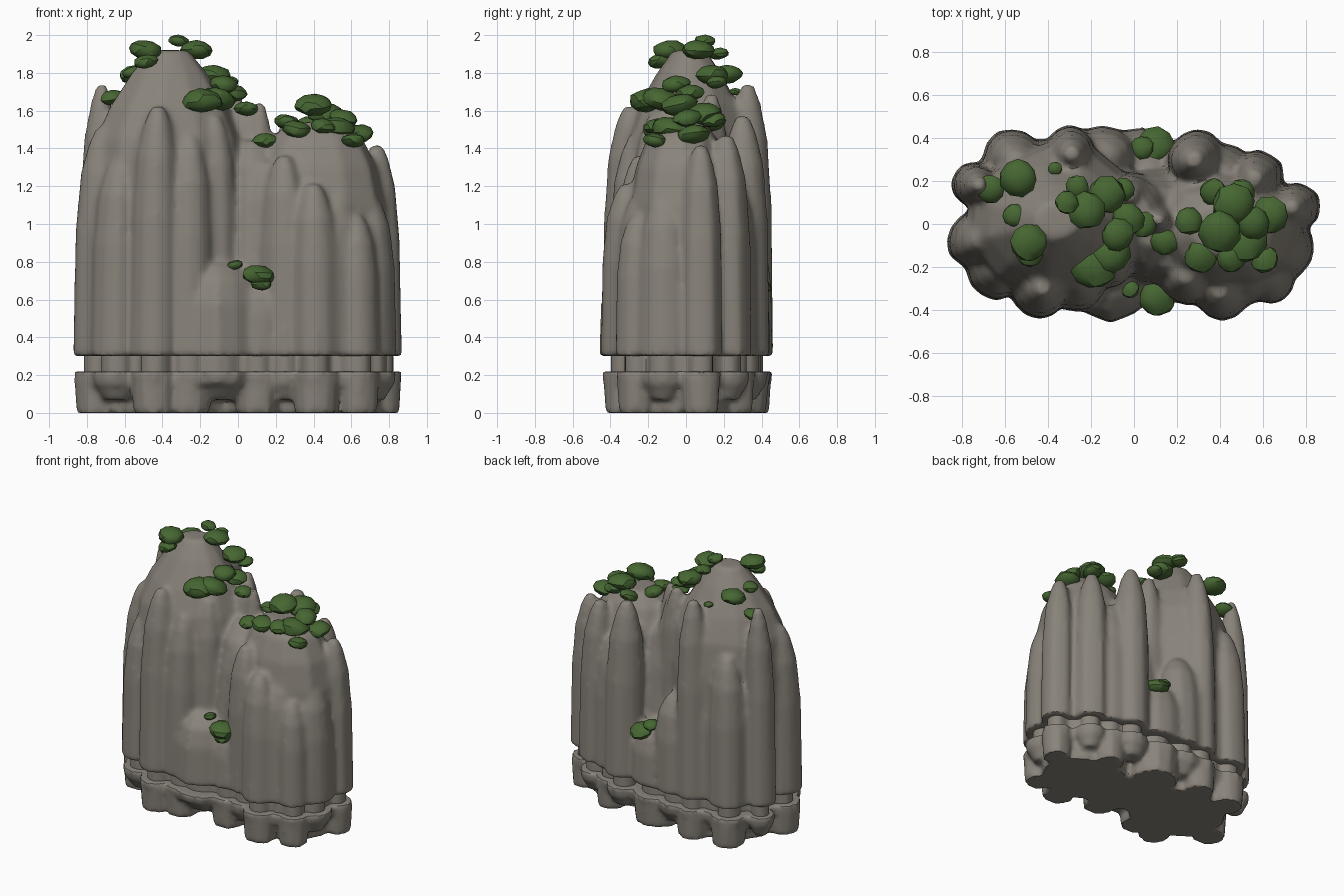
import bpy, bmesh, math, random
from mathutils import Vector

random.seed(4)
if "Cube" in bpy.data.objects:
    bpy.data.objects.remove(bpy.data.objects["Cube"], do_unlink=True)


def make_material(name, rgb):
    mat = bpy.data.materials.new(name)
    mat.use_nodes = True
    mat.diffuse_color = (*rgb, 1)
    bsdf = mat.node_tree.nodes["Principled BSDF"]
    bsdf.inputs["Base Color"].default_value = (*rgb, 1)
    bsdf.inputs["Roughness"].default_value = 0.9
    return mat


STONE = make_material("warm grey stone", (0.25, 0.228, 0.195))
LEAF = make_material("leaf green", (0.062, 0.135, 0.032))

# Outer rock pillars, in order round the plan: x, y, radius, top height
PILLARS = [
    (-.44, -.31, .13, 1.61), (-.64, -.21, .14, 1.35), (-.74, -.08, .13, 1.5),
    (-.75, .19, .1, 1.73), (-.57, .31, .13, 1.37), (-.43, .27, .13, 1.25),
    (-.3, .34, .12, 1.73), (-.15, .3, .16, 1), (.04, .26, .19, .73),
    (.29, .31, .13, 1.56), (.43, .25, .12, 1.25), (.58, .22, .12, 1.46),
    (.76, .08, .11, 1.41), (.71, -.12, .13, 1.15), (.64, -.26, .11, 1.04),
    (.54, -.25, .12, 1.15), (.41, -.32, .13, 1.2), (.25, -.25, .13, 1.35),
    (.1, -.25, .13, .7), (-.11, -.23, .22, .8), (-.26, -.28, .13, 1.45)]

# Inner spires that only show in the upper cliffs
SPIRES = [(-.13, -.17, .13, 1.56), (.15, -.17, .12, 1.32), (.12, .02, .09, 1.63),
          (.03, .07, .15, 1.62), (-.02, .14, .11, 1.68)]

# Two peaks and the saddle: x, y, radius x, radius y, (height, scale) profile
MASSES = [
    (-.36, .02, .43, .37,
     [(.3, 1), (1.2, 1), (1.45, .92), (1.62, .74), (1.8, .47), (1.92, .24)]),
    (.42, -.02, .39, .31,
     [(.3, 1), (1.1, .95), (1.3, .83), (1.45, .64), (1.54, .38)]),
    (.08, -.01, .22, .28,
     [(.3, 1.1), (.75, 1), (1.1, .86), (1.32, .68), (1.44, .35)])]


def loft(bm, rings, sides=12, rough=0.05):
    """Closed tapered solid through elliptical rings (x, y, rx, ry, z)."""
    wobble = [1 + random.uniform(-rough, rough) for _ in range(sides)]
    loops = []
    for x, y, rx, ry, z in rings:
        loop = []
        for i, w in enumerate(wobble):
            a = math.tau * i / sides
            loop.append(bm.verts.new((x + rx * w * math.cos(a),
                                      y + ry * w * math.sin(a), z)))
        loops.append(loop)
    for low, high in zip(loops, loops[1:]):
        for i in range(sides):
            j = (i + 1) % sides
            bm.faces.new((low[i], low[j], high[j], high[i]))
    bm.faces.new(loops[0][::-1])
    bm.faces.new(loops[-1])


def activate(obj):
    bpy.ops.object.select_all(action="DESELECT")
    obj.select_set(True)
    bpy.context.view_layer.objects.active = obj


def fuse(name, bm, smoothing):
    """Blend overlapping solids into one weathered stone surface."""
    mesh = bpy.data.meshes.new(name)
    bm.to_mesh(mesh)
    bm.free()
    obj = bpy.data.objects.new(name, mesh)
    bpy.context.collection.objects.link(obj)
    remesh = obj.modifiers.new("Fuse", "REMESH")
    remesh.mode = "VOXEL"
    remesh.voxel_size = 0.018
    smooth = obj.modifiers.new("Weather", "SMOOTH")
    smooth.factor = 0.5
    smooth.iterations = smoothing
    deps = bpy.context.evaluated_depsgraph_get()
    fused = bpy.data.meshes.new_from_object(obj.evaluated_get(deps))
    obj.modifiers.clear()
    obj.data = fused
    fused.materials.clear()
    fused.materials.append(STONE)
    activate(obj)
    bpy.ops.object.shade_smooth_by_angle(angle=math.radians(40))


def slab(bm, pillars, low, high, pillar_low, pillar_high, core_scale):
    """Short slice of the plan between two heights."""
    for x, y, r, _ in pillars:
        loft(bm, [(x, y, r * pillar_low, r * pillar_low, low),
                  (x, y, r * pillar_high, r * pillar_high, high)])
    for x, y, rx, ry, _ in MASSES:
        loft(bm, [(x, y, rx * core_scale, ry * core_scale, z)
                  for z in (low, high)], 20, 0.02)


# Upper cliffs: two peaks and a saddle ringed by leaning pillars
bm = bmesh.new()
for x, y, rx, ry, profile in MASSES:
    loft(bm, [(x, y, rx * s, ry * s, z) for z, s in profile], 11)
PILLAR_SHAPE = [(0, 1.03), (.55, .99), (.8, .84), (.93, .56), (1, .28)]
for x, y, r, top in PILLARS + SPIRES:
    rings = []
    for t, s in PILLAR_SHAPE:
        lean = 1 - 0.035 * t * t * top / 1.5
        rings.append((x * lean, y * lean, r * s, r * s, .3 + t * (top - .29)))
    loft(bm, rings)
fuse("upper_cliffs", bm, 7)

# Recessed neck between the cliffs and the foot
bm = bmesh.new()
slab(bm, PILLARS, .19, .33, .6, .6, .88)
fuse("recessed_neck", bm, 1)

# Foot: a full rim over tapering stubs, every second one reaching the ground
bm = bmesh.new()
slab(bm, PILLARS, .15, .22, .9, .98, .95)
slab(bm, PILLARS, .07, .16, .5, .9, .86)
slab(bm, PILLARS[::2], 0, .18, .86, .95, .84)
fuse("foot_rocks", bm, 3)

# Shrubs: x, y, z, radius
SHRUBS = [
    (-.67, .17, 1.67, .06), (-.53, .22, 1.79, .08), (-.56, .04, 1.8, .05),
    (-.49, -.09, 1.92, .08), (-.49, -.13, 1.86, .06), (-.32, .1, 1.97, .05),
    (-.22, .05, 1.92, .08), (-.27, .17, 1.9, .05), (-.13, .13, 1.79, .08),
    (-.37, .26, 1.7, .03), (-.2, -.2, 1.65, .1), (-.12, -.13, 1.66, .09),
    (-.08, -.05, 1.74, .07), (-.02, .02, 1.69, .07), (-.05, .17, 1.75, .05),
    (.05, 0, 1.61, .06), (.15, -.08, 1.44, .06), (.25, .02, 1.54, .06),
    (.31, -.16, 1.5, .07), (.39, -.03, 1.63, .09), (.46, .08, 1.58, .09),
    (.37, .15, 1.53, .06), (.5, .15, 1.55, .06), (.51, -.08, 1.5, .1),
    (.63, .03, 1.47, .08), (.61, -.16, 1.44, .06), (.45, -.15, 1.52, .06),
    (.55, 0, 1.56, .07), (.03, .36, .73, .05), (.1, .36, .68, .08),
    (.11, -.34, .73, .08), (.13, -.36, .68, .05), (-.02, -.3, .78, .04)]


def add_shrub(number, x, y, z, r):
    """Flattened irregular clump of leaves."""
    bm = bmesh.new()
    bmesh.ops.create_icosphere(bm, subdivisions=2, radius=r)
    lump = Vector((random.uniform(-1, 1), random.uniform(-1, 1), 0))
    for v in bm.verts:
        v.co *= 1.1 + 0.15 * lump.dot(v.co.normalized()) + random.uniform(-.06, .06)
        v.co.z *= 0.6 if v.co.z > 0 else 0.55
    mesh = bpy.data.meshes.new("shrub")
    bm.to_mesh(mesh)
    bm.free()
    mesh.materials.append(LEAF)
    obj = bpy.data.objects.new(f"shrub_{number:02d}", mesh)
    obj.location = (x, y, z)
    obj.rotation_euler = (random.uniform(-.25, .25), random.uniform(-.25, .25),
                          random.uniform(0, math.tau))
    bpy.context.collection.objects.link(obj)
    activate(obj)
    bpy.ops.object.shade_smooth_by_angle(angle=math.radians(30))


for number, shrub in enumerate(SHRUBS, 1):
    add_shrub(number, *shrub)
